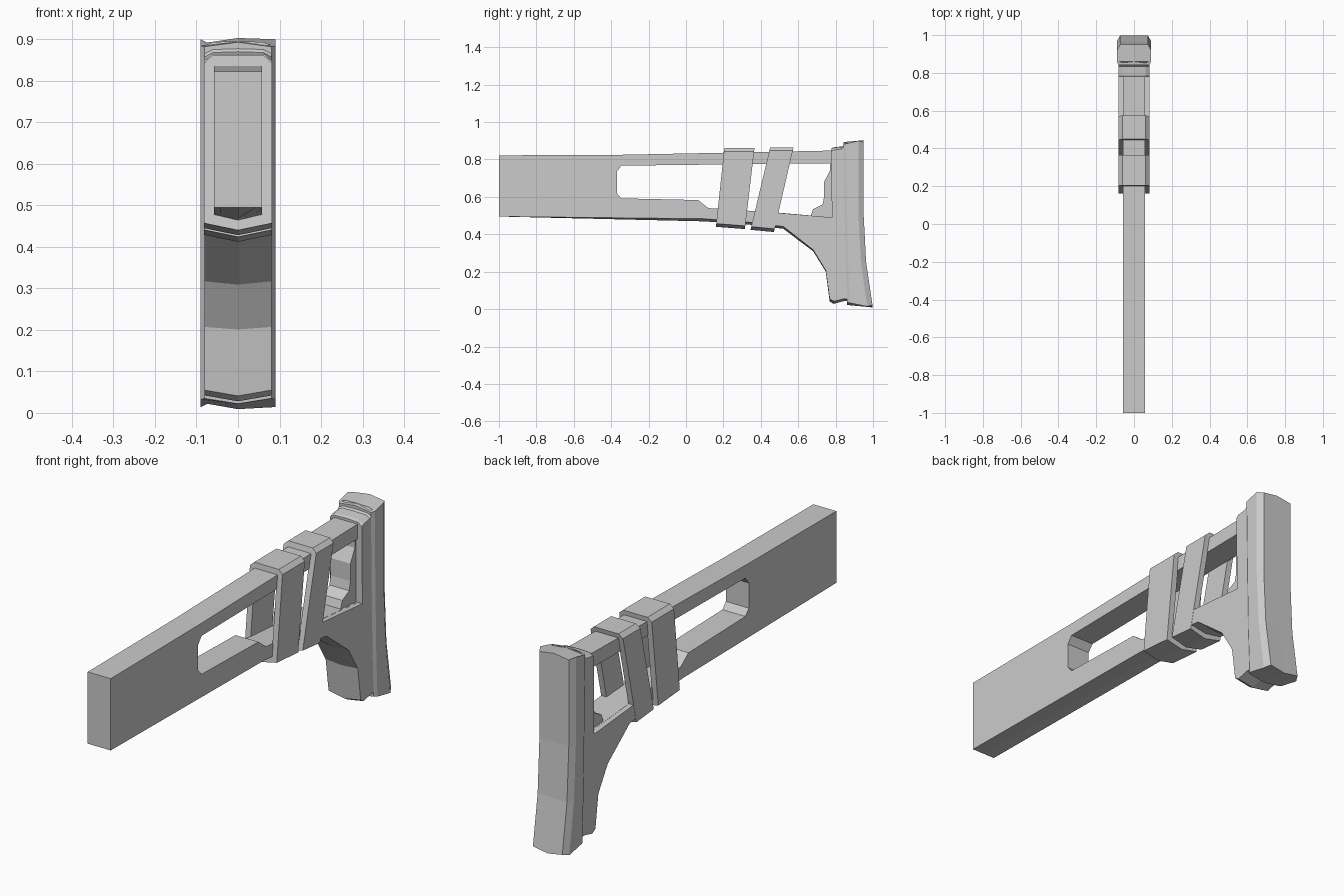
import bpy, bmesh

if "Cube" in bpy.data.objects:
    bpy.data.objects.remove(bpy.data.objects["Cube"])


def finish(name, bm):
    bmesh.ops.recalc_face_normals(bm, faces=bm.faces)
    me = bpy.data.meshes.new(name)
    bm.to_mesh(me)
    bm.free()
    ob = bpy.data.objects.new(name, me)
    bpy.context.collection.objects.link(ob)
    return ob


def prism(name, outline, w):
    """Side outline of (y, z, ridge) extruded across x; ridge lifts the centre line."""
    bm = bmesh.new()
    cols = []
    for f in (-1, -.75, 0, .75, 1):
        col = []
        for y, z, d in outline:
            share = {1: 0, .75: .85 if d > 0 else .25, 0: 1}[abs(f)]
            col.append(bm.verts.new((f * w, y, z + d * share)))
        cols.append(col)
    n = len(outline)
    for a, b in zip(cols, cols[1:]):
        for i in range(n):
            j = (i + 1) % n
            bm.faces.new((a[i], a[j], b[j], b[i]))
    bm.faces.new(cols[0])
    bm.faces.new(cols[-1])
    return finish(name, bm)


def flat(points):
    return [(y, z, 0) for y, z in points]


# Long beam with a slightly keeled underside
beam = prism("beam", [
    (-1, .822, 0), (-.35, .825, 0), (.8, .848, 0), (.8, .45, 0),
    (.52, .45, -.012), (.1, .483, -.014), (-1, .495, 0)], .058)

# Long window through the beam
cutter = prism("window_cutter", flat([
    (-.37, .735), (-.345, .767), (.785, .78), (.785, .49), (.5, .515),
    (.12, .54), (.065, .583), (-.345, .592), (-.37, .62)]), .2)
cutter.hide_render = True
cutter.hide_viewport = True
mod = beam.modifiers.new("window", 'BOOLEAN')
mod.object = cutter
mod.operation = 'DIFFERENCE'
mod.solver = 'EXACT'

# Wide rear body with the swept lower arm
prism("rear_body", [
    (.42, .521, 0), (.78, .49, 0), (.777, .842, .018), (.79, .85, .015),
    (.835, .857, .013), (.86, .885, .01), (.86, .055, -.012),
    (.845, .055, -.012), (.79, .042, -.014), (.768, .055, -.014),
    (.747, .207, -.006), (.68, .317, -.008), (.52, .442, -.012),
    (.42, .452, -.012)], .081)

# Corner brace at the back of the window
prism("corner_brace", flat([
    (.66, .48), (.68, .535), (.73, .56), (.738, .6), (.738, .68),
    (.77, .74), (.77, .79), (.8, .79), (.8, .48)]), .05)


# Slanted hollow bands around the beam
def band(name, front, back, low_f, low_b, top):
    def loop(bm, ys, low, w, inset):
        right = [(w, low + .017 + inset), (w, top - .018 - inset), (w - .02, top - inset)]
        pts = [(0, low + inset)] + right + [(-x, z) for x, z in reversed(right)]
        return [bm.verts.new((x, ys[0] + (ys[1] - ys[0]) * (z - low) / (top - low), z))
                for x, z in pts]
    bm = bmesh.new()
    loops = [loop(bm, front, low_f, .082, 0), loop(bm, back, low_b, .082, 0),
             loop(bm, back, low_b, .055, .03), loop(bm, front, low_f, .055, .03)]
    for k in range(4):
        a, b = loops[k], loops[(k + 1) % 4]
        for i in range(7):
            j = (i + 1) % 7
            bm.faces.new((a[i], a[j], b[j], b[i]))
    finish(name, bm)


band("front_band", (.16, .205), (.315, .366), .44, .428, .861)
band("rear_band", (.345, .45), (.47, .575), .424, .412, .865)

# Butt pad: cross-sections stacked up the curved back edge
bm = bmesh.new()
rings = []
# (front y, back y, front z, back z, centre ridge)
for f, b, zf, zb, d in [(.862, .997, .035, .022, -.013), (.853, .963, .25, .25, 0),
                        (.848, .95, .5, .5, 0), (.842, .95, .882, .892, .011)]:
    right = [(.081, f, zf), (.09, f + .014, zf + (zb - zf) * .2),
             (.09, b - .028, zb + (.008 if d > 0 else -.008 if d < 0 else 0)), (.074, b, zb)]
    pts = [(0, f, zf + d)] + right + [(0, b, zb + d)]
    pts += [(-x, y, z) for x, y, z in reversed(right)]
    rings.append([bm.verts.new(p) for p in pts])
for a, b in zip(rings, rings[1:]):
    for i in range(10):
        j = (i + 1) % 10
        bm.faces.new((a[i], a[j], b[j], b[i]))
for r in (rings[0], rings[-1]):
    bm.faces.new(r[:6])
    bm.faces.new(r[5:] + r[:1])
finish("butt_pad", bm)
